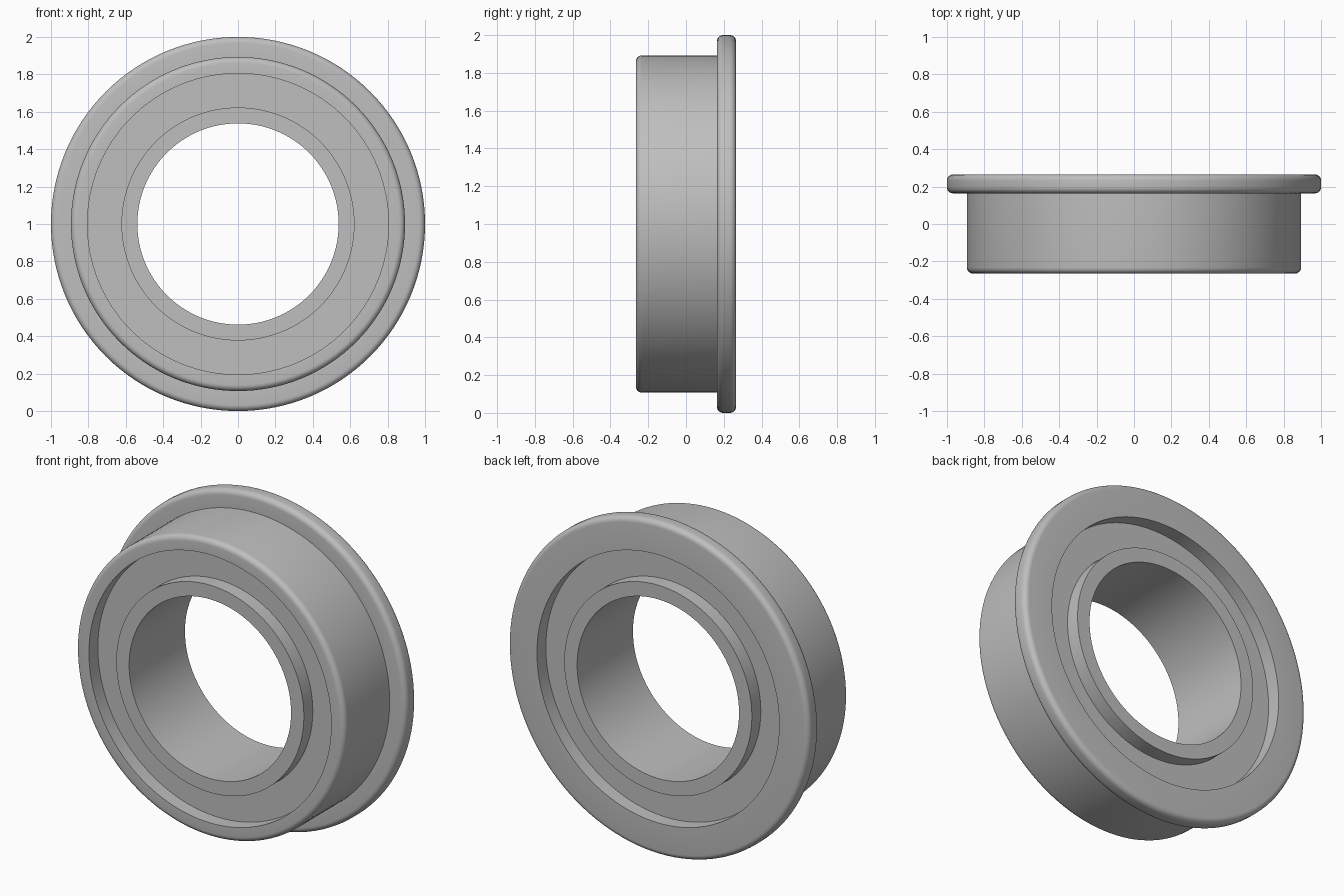
import bpy
import bmesh
from math import cos, sin, pi, radians

STEPS = 128       # sides around the axis
HALF = 0.265      # half of the overall width
BODY_R, FLANGE_R = 0.893, 1.0
GAP_OUT, GAP_IN, BORE = 0.805, 0.623, 0.538
FLANGE_Y = 0.164  # front face of the flange
FILLET = 0.032
SHIELD_Y = HALF - 0.085

default = bpy.data.objects.get("Cube")
if default:
    bpy.data.objects.remove(default)

steel = bpy.data.materials.new("steel_grey")
steel.use_nodes = True
steel.diffuse_color = (0.52, 0.52, 0.52, 1)
steel.node_tree.nodes["Principled BSDF"].inputs["Base Color"].default_value = (0.52, 0.52, 0.52, 1)


def rounded(radius, y, side, steps=6):
    """Outer corner fillet; side is -1 for the front edge, 1 for the back edge."""
    arc = []
    for i in range(steps + 1):
        a = i / steps * pi / 2
        arc.append((radius - FILLET + FILLET * sin(a),
                    y + side * FILLET * (cos(a) - 1)))
    return arc if side < 0 else arc[::-1]


def revolve(name, profile):
    """Turn a closed (radius, y) profile around the y axis."""
    bm = bmesh.new()
    rings = []
    for s in range(STEPS):
        a = 2 * pi * s / STEPS
        rings.append([bm.verts.new((r * sin(a), y, 1 + r * cos(a))) for r, y in profile])
    for s in range(STEPS):
        here, there = rings[s], rings[(s + 1) % STEPS]
        for i in range(len(profile)):
            j = (i + 1) % len(profile)
            bm.faces.new((here[i], here[j], there[j], there[i]))
    bmesh.ops.recalc_face_normals(bm, faces=bm.faces)
    mesh = bpy.data.meshes.new(name)
    bm.to_mesh(mesh)
    bm.free()
    mesh.materials.append(steel)
    obj = bpy.data.objects.new(name, mesh)
    bpy.context.collection.objects.link(obj)
    bpy.ops.object.select_all(action='DESELECT')
    obj.select_set(True)
    bpy.context.view_layer.objects.active = obj
    bpy.ops.object.shade_smooth_by_angle(angle=radians(30))
    return obj


def band(inner, outer, y):
    return [(inner, -y), (outer, -y), (outer, y), (inner, y)]


# Outer ring with rounded front edge and rounded rear flange
revolve("outer_ring",
        [(GAP_OUT, -HALF)]
        + rounded(BODY_R, -HALF, -1)
        + [(BODY_R, FLANGE_Y)]
        + rounded(FLANGE_R, FLANGE_Y, -1)
        + rounded(FLANGE_R, HALF, 1)
        + [(GAP_OUT, HALF)])

# Inner ring around the bore
revolve("inner_ring", band(BORE, GAP_IN, HALF))

# Recessed shield closing the gap between the rings
revolve("shield", band(GAP_IN, GAP_OUT, SHIELD_Y))
